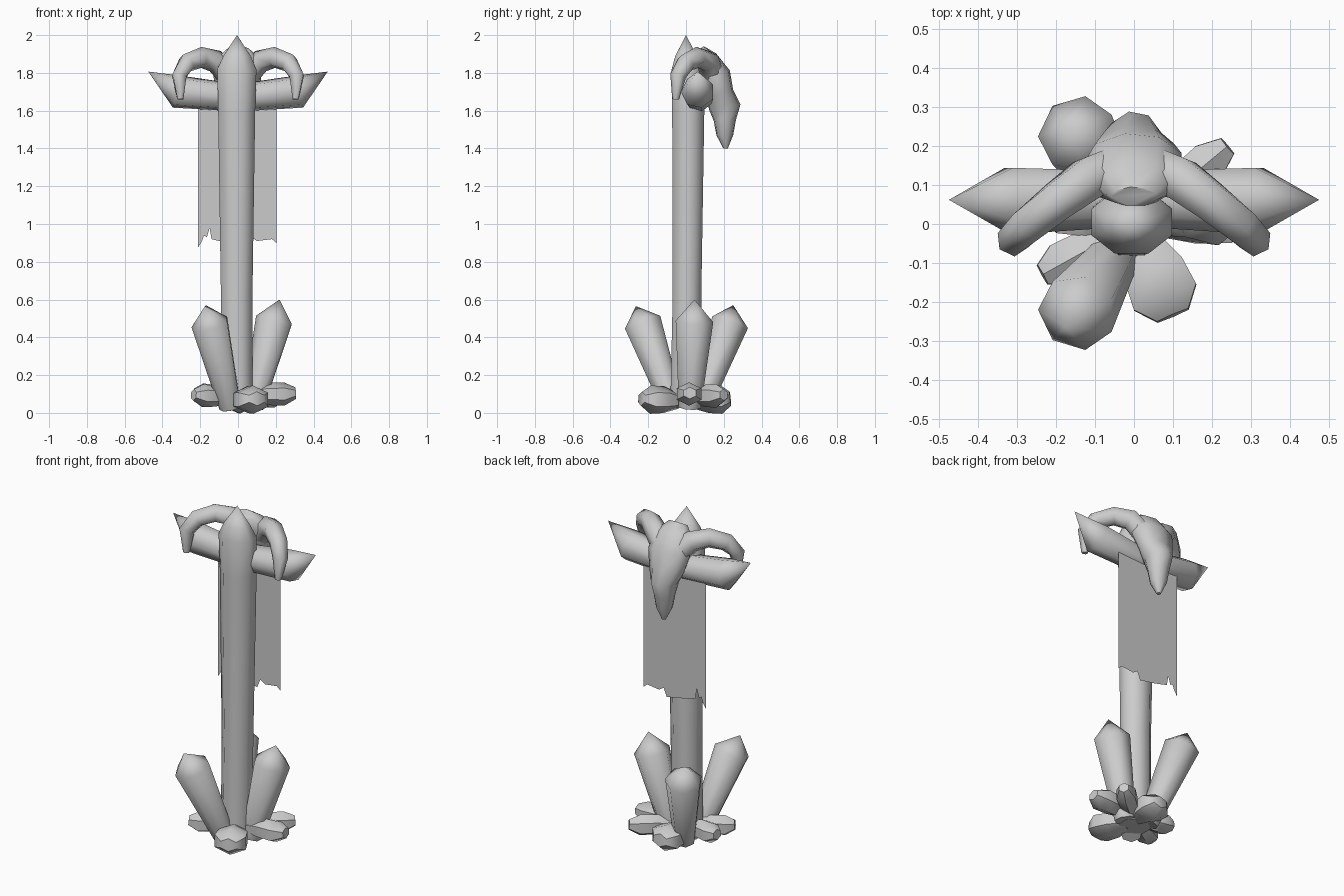
import bpy, bmesh, math
from mathutils import Vector

if "Cube" in bpy.data.objects:
    bpy.data.objects.remove(bpy.data.objects["Cube"])

GREY = 0.6
mat = bpy.data.materials.new("plain grey")
mat.use_nodes = True
mat.diffuse_color = (GREY, GREY, GREY, 1)
mat.node_tree.nodes["Principled BSDF"].inputs["Base Color"].default_value = (GREY, GREY, GREY, 1)


def finish(name, bm, angle=60):
    bmesh.ops.remove_doubles(bm, verts=bm.verts, dist=0.0005)
    bmesh.ops.recalc_face_normals(bm, faces=bm.faces)
    mesh = bpy.data.meshes.new(name)
    bm.to_mesh(mesh)
    bm.free()
    mesh.materials.append(mat)
    ob = bpy.data.objects.new(name, mesh)
    bpy.context.collection.objects.link(ob)
    bpy.ops.object.select_all(action='DESELECT')
    ob.select_set(True)
    bpy.context.view_layer.objects.active = ob
    bpy.ops.object.shade_smooth_by_angle(angle=math.radians(angle))
    return ob


def loft(name, path, radii, sides=7, ref=(1, 0, 0), angle=60):
    """Skin elliptical rings along a path; a radius of 0 makes a point."""
    bm = bmesh.new()
    pts = [Vector(p) for p in path]
    rings = []
    for i, p in enumerate(pts):
        tangent = (pts[min(i + 1, len(pts) - 1)] - pts[max(i - 1, 0)]).normalized()
        v = tangent.cross(Vector(ref)).normalized()
        u = v.cross(tangent)
        r = radii[i]
        ru, rv = r if isinstance(r, tuple) else (r, r)
        ring = []
        for k in range(sides):
            a = math.tau * (k + 0.5) / sides
            ring.append(bm.verts.new(p + u * ru * math.cos(a) + v * rv * math.sin(a)))
        rings.append(ring)
    for a, b in zip(rings, rings[1:]):
        for k in range(sides):
            n = (k + 1) % sides
            bm.faces.new((a[k], a[n], b[n], b[k]))
    for end, r in ((rings[0], radii[0]), (rings[-1], radii[-1])):
        if r != 0:
            bm.faces.new(end)
    return finish(name, bm, angle)


# Tall pointed post
loft("post", [(-0.007, 0, 0.03), (-0.007, 0.005, 0.6), (-0.007, 0.012, 1.6), (-0.006, 0.005, 1.82),
              (-0.005, 0, 1.89), (-0.005, 0, 2)],
     [0.09, (0.09, 0.082), (0.106, 0.092), (0.112, 0.088), (0.078, 0.062), 0], 8)

# Crystals leaning out around the base
crystals = {
    "front_crystal": ((-0.04, -0.07, 0.03), (-0.147, -0.228, 0.475), (-0.175, -0.265, 0.565)),
    "back_crystal": ((-0.04, 0.07, 0.03), (-0.147, 0.232, 0.475), (-0.17, 0.25, 0.57)),
    "side_crystal": ((0.08, 0.02, 0.03), (0.195, 0.045, 0.49), (0.22, 0.045, 0.6)),
}
for name, path in crystals.items():
    loft(name, path, [0.06, 0.102, 0], 7)

# Spiked crossbar halves and curled horns, one of each per side
for s, side in ((1, "left"), (-1, "right")):
    loft("crossbar_" + side,
         [(0, 0.068, 1.668), (s * 0.32, 0.063, 1.70), (s * 0.475, 0.062, 1.807)],
         [0.074, 0.09, 0], 7, (0, 1, 0), 55)
    loft("horn_" + side,
         [(s * 0.05, 0.14, 1.785), (s * 0.12, 0.115, 1.862), (s * 0.195, 0.06, 1.882),
          (s * 0.27, 0.0, 1.853), (s * 0.311, -0.042, 1.785), (s * 0.305, -0.055, 1.66)],
         [0.064, 0.062, 0.056, 0.052, 0.043, 0.018], 6, (0.5 * s, 0.8, 0.1), 62)

# Long animal skull hung on the back, with a bump on the nose
loft("skull",
     [(0, 0.07, 1.925), (0, 0.105, 1.87), (0, 0.155, 1.78), (0, 0.182, 1.69), (0, 0.205, 1.62),
      (0, 0.205, 1.55), (0, 0.206, 1.47), (0, 0.21, 1.4)],
     [(0.06, 0.03), (0.115, 0.065), (0.13, 0.085), (0.11, 0.072), (0.075, 0.086),
      (0.062, 0.06), (0.048, 0.045), (0.012, 0.012)], 9)

# Torn cloth banner, a single sheet
bm = bmesh.new()
hem = [(0.203, 0.9), (0.18, 0.92), (0.1, 0.91), (0.07, 0.93), (0.05, 0.88), (-0.06, 0.9),
       (-0.14, 0.92), (-0.15, 0.98), (-0.165, 0.93), (-0.18, 0.94), (-0.19, 0.91), (-0.212, 0.875)]
low = [bm.verts.new((x, 0.112, z)) for x, z in hem]
top = [bm.verts.new((x, 0.112, 1.67)) for x, z in hem]
for i in range(len(hem) - 1):
    bm.faces.new((low[i], low[i + 1], top[i + 1], top[i]))
finish("banner", bm)

# Stubby blunt rocks pushing outward from the foot: outer end x, y, z, half width, half height
rocks = [
    (0.1, -0.235, 0.07, 0.1, 0.075), (-0.235, -0.13, 0.09, 0.065, 0.06),
    (-0.235, 0.04, 0.095, 0.065, 0.06), (0.305, 0.02, 0.1, 0.075, 0.062),
    (0.24, 0.2, 0.09, 0.06, 0.062), (0.01, 0.235, 0.07, 0.1, 0.075),
]
for i, (x, y, z, w, h) in enumerate(rocks):
    path = [(x * f, y * f, z + d) for f, d in ((0.15, -0.01), (0.5, 0), (0.8, 0), (1, 0.005))]
    loft("rock_%d" % (i + 1), path,
         [(w * 0.5, h * 0.5), (w * 0.92, h * 0.95), (w, h), (w * 0.5, h * 0.5)],
         6, (-y, x, 0), 50)
